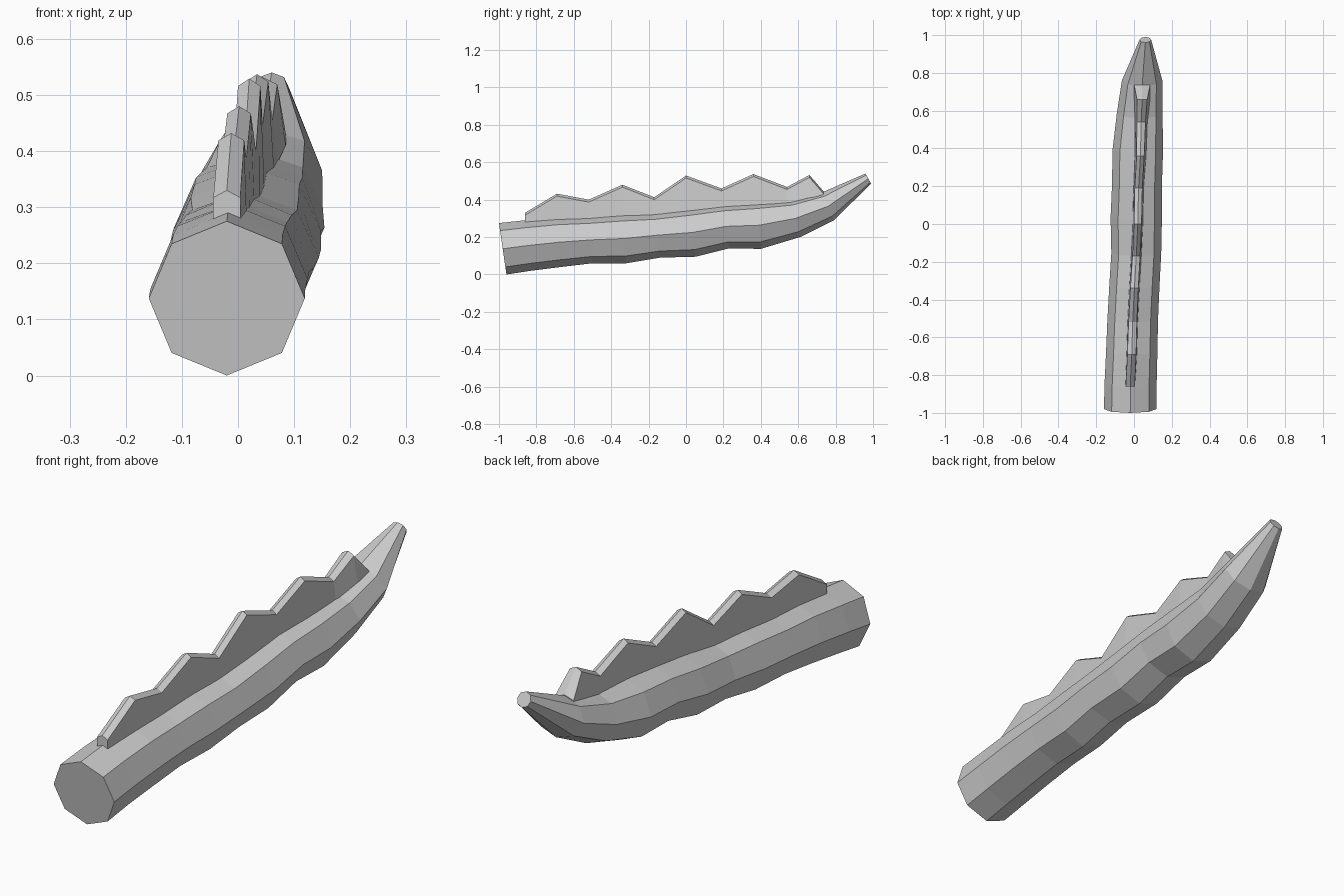
import bpy, math
from mathutils import Vector

grey = bpy.data.materials.new("plain grey")
grey.diffuse_color = (0.6, 0.6, 0.6, 1)


def loft(name, rings):
    """Skin a row of equal-sized rings and cap both ends."""
    n = len(rings[0])
    verts = [v for ring in rings for v in ring]
    faces = [(i * n + k, i * n + (k + 1) % n, (i + 1) * n + (k + 1) % n, (i + 1) * n + k)
             for i in range(len(rings) - 1) for k in range(n)]
    faces.append(tuple(reversed(range(n))))
    faces.append(tuple(range(len(verts) - n, len(verts))))
    mesh = bpy.data.meshes.new(name)
    mesh.from_pydata(verts, [], faces)
    mesh.materials.append(grey)
    obj = bpy.data.objects.new(name, mesh)
    bpy.context.collection.objects.link(obj)
    return obj


# Body sections: centre x, half width, top (y, z), bottom (y, z)
sections = [
    (-0.02, 0.139, -1.00, 0.275, -0.96, 0.00),
    (-0.018, 0.138, -0.86, 0.29, -0.83, 0.02),
    (-0.012, 0.136, -0.69, 0.305, -0.67, 0.04),
    (-0.007, 0.134, -0.52, 0.31, -0.50, 0.06),
    (0.002, 0.133, -0.34, 0.325, -0.32, 0.06),
    (0.012, 0.132, -0.17, 0.33, -0.14, 0.09),
    (0.012, 0.136, 0.02, 0.355, 0.05, 0.095),
    (0.016, 0.132, 0.20, 0.375, 0.23, 0.14),
    (0.02, 0.134, 0.38, 0.39, 0.40, 0.137),
    (0.03, 0.121, 0.56, 0.40, 0.61, 0.20),
    (0.043, 0.107, 0.73, 0.44, 0.79, 0.29),
    (0.06, 0.031, 0.96, 0.54, 0.99, 0.485),
]

# Tapering eight-sided body, with a corner at the top of each section
rings = []
for cx, half, ty, tz, by, bz in sections:
    top, bottom = Vector((cx, ty, tz)), Vector((cx, by, bz))
    mid, up = (top + bottom) / 2, (top - bottom) / 2
    rings.append([mid + up * math.cos(k * math.pi / 4)
                  - Vector((half * math.sin(k * math.pi / 4), 0, 0)) for k in range(8)])
loft("tail_body", rings)

# Zigzag crest: centre x, y, crown z, base z, crown half width, base half width
crest = [
    (-0.02, -0.86, 0.33, 0.275, 0.024, 0.025),
    (-0.012, -0.69, 0.432, 0.29, 0.023, 0.027),
    (-0.007, -0.52, 0.40, 0.295, 0.022, 0.027),
    (0.002, -0.34, 0.48, 0.31, 0.021, 0.027),
    (0.012, -0.17, 0.413, 0.315, 0.02, 0.027),
    (0.02, 0.0, 0.529, 0.335, 0.02, 0.027),
    (0.024, 0.19, 0.46, 0.355, 0.02, 0.027),
    (0.034, 0.36, 0.537, 0.37, 0.02, 0.03),
    (0.038, 0.54, 0.468, 0.38, 0.023, 0.033),
    (0.043, 0.66, 0.532, 0.41, 0.027, 0.042),
    (0.043, 0.735, 0.445, 0.42, 0.042, 0.043),
]
loft("tail_crest", [
    [(cx, y, z), (cx - w, y, z - 0.013), (cx - b, y, base),
     (cx + b, y, base), (cx + w, y, z - 0.013)]
    for cx, y, z, base, w, b in crest])
